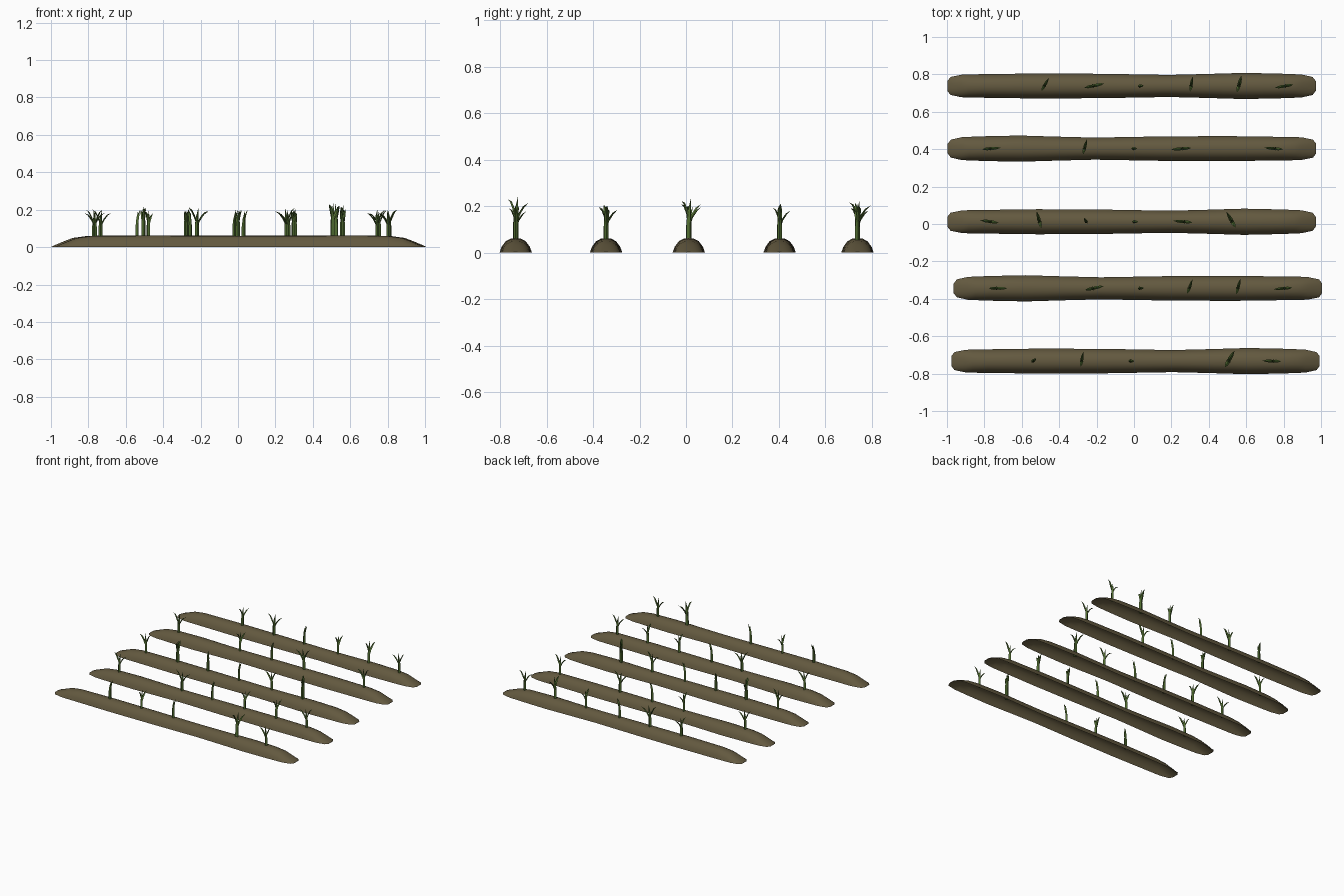
import bpy, bmesh, math
from mathutils import Vector, Matrix

if "Cube" in bpy.data.objects:
    bpy.data.objects.remove(bpy.data.objects["Cube"])


def material(name, rgb):
    m = bpy.data.materials.new(name)
    m.diffuse_color = (*rgb, 1)
    m.use_nodes = True
    m.node_tree.nodes["Principled BSDF"].inputs["Base Color"].default_value = m.diffuse_color
    return m


SOIL = material("soil", (0.125, 0.10, 0.05))
GREEN = material("leaf_green", (0.08, 0.15, 0.03))


def finish(bm, name, mat, angle):
    bmesh.ops.recalc_face_normals(bm, faces=bm.faces)
    me = bpy.data.meshes.new(name)
    bm.to_mesh(me)
    bm.free()
    me.materials.append(mat)
    ob = bpy.data.objects.new(name, me)
    bpy.context.collection.objects.link(ob)
    bpy.ops.object.select_all(action='DESELECT')
    ob.select_set(True)
    bpy.context.view_layer.objects.active = ob
    bpy.ops.object.shade_smooth_by_angle(angle=math.radians(angle))
    return ob


# Soil ridge: open-bottomed dome profile swept along x, with tapered ends
PROFILE = [(-1, 0), (-.87, .4), (-.62, .78), (-.3, .97), (0, 1),
           (.3, .97), (.62, .78), (.87, .4), (1, 0)]
# x, half width, height
STATIONS = [(-.985, .026, .002), (-.968, .048, .010), (-.91, .060, .034),
            (-.87, .062, .049), (-.79, .063, .060), (-.5, .067, .062),
            (-.15, .065, .061), (.2, .059, .060), (.4, .064, .061),
            (.6, .070, .063), (.79, .066, .060), (.87, .063, .049),
            (.91, .061, .034), (.968, .048, .010), (.985, .026, .002)]


def ridge(name, x, y, flip):
    bm = bmesh.new()
    rings = [[bm.verts.new((sx, py * w, pz * h)) for py, pz in PROFILE]
             for sx, w, h in STATIONS]
    for a, b in zip(rings, rings[1:]):
        for i in range(len(PROFILE) - 1):
            bm.faces.new((a[i], a[i + 1], b[i + 1], b[i]))
    for ring in (rings[0], rings[-1]):
        bm.faces.new(ring)
    ob = finish(bm, name, SOIL, 40)
    ob.location = (x, y, 0)
    ob.rotation_euler.z = math.pi if flip else 0


# Tapered four-sided blade along a curved path in the x-z plane
def blade(bm, path, radii, thin):
    rings = []
    pts = [Vector((x, 0, z)) for x, z in path]
    for i, p in enumerate(pts[:-1]):
        d = (pts[i + 1] - pts[max(i - 1, 0)]).normalized()
        side = Vector((d.z, 0, -d.x))
        r = radii[i]
        offs = (side * r * thin, Vector((0, r, 0)), -side * r * thin, Vector((0, -r, 0)))
        rings.append([bm.verts.new(p + o) for o in offs])
    for a, b in zip(rings, rings[1:]):
        for i in range(4):
            bm.faces.new((a[i], a[(i + 1) % 4], b[(i + 1) % 4], b[i]))
    tip = bm.verts.new(pts[-1])
    for i in range(4):
        bm.faces.new((rings[-1][i], rings[-1][(i + 1) % 4], tip))
    bm.faces.new(rings[0])


STEM = [(0, -.01), (0, .05), (.002, .09), (.008, .138)]
LEAVES = {
    "wide": [[(0, .05), (.02, .09), (.038, .112), (.058, .122)],
             [(0, .065), (-.014, .10), (-.026, .125), (-.042, .14)]],
    "tall": [[(0, .045), (.012, .08), (.030, .105), (.05, .12)],
             [(0, .07), (-.008, .10), (-.018, .122), (-.03, .13)]],
    "slim": [[(0, .05), (.006, .09), (.013, .12), (.022, .14)]],
}


def sprout(name, kind, x, y, turn, scale):
    bm = bmesh.new()
    blade(bm, STEM, (.010, .010, .007), 1)
    for path in LEAVES[kind]:
        blade(bm, path, (.006, .008, .006), .5)
    bmesh.ops.transform(bm, matrix=Matrix.Scale(scale, 4), verts=bm.verts)
    ob = finish(bm, name, GREEN, 30)
    ob.location = (x, y, .06)
    ob.rotation_euler.z = math.radians(turn)


# Rows: x, y, flip, sprouts (kind, x, turn, scale)
ROWS = [
    (-.013, .738, False, [("tall", -.48, 60, 1), ("wide", -.22, 12, 1.1), ("slim", .03, 5, 1),
                          ("tall", .305, 80, 1.02), ("tall", .56, 75, 1.2), ("wide", .81, 190, 1)]),
    (-.011, .403, True, [("wide", -.77, 5, 1), ("tall", -.265, 75, 1.02), ("slim", -.005, 0, 1),
                         ("wide", .26, 185, 1.08), ("wide", .755, 175, 1)]),
    (-.013, .012, False, [("wide", -.765, 172, 1), ("tall", -.505, 105, 1.15), ("slim", -.255, 120, 1),
                          ("slim", 0, 0, 1), ("wide", .27, 175, 1.02), ("tall", .525, 120, 1.25)]),
    (.021, -.344, True, [("wide", -.735, 0, 1), ("wide", -.22, 12, 1.05), ("slim", .03, 5, 1),
                         ("tall", .295, 70, 1), ("tall", .555, 75, 1.05), ("wide", .805, 185, 1)]),
    (.008, -.733, False, [("slim", -.54, 40, 1), ("tall", -.28, 80, 1), ("slim", -.02, 0, 1),
                          ("tall", .505, 60, 1.3), ("wide", .745, 178, 1)]),
]
for r, (x, y, flip, plants) in enumerate(ROWS, 1):
    ridge(f"soil_ridge_{r}", x, y, flip)
    for p, (kind, px, turn, scale) in enumerate(plants, 1):
        sprout(f"sprout_{r}_{p}", kind, px, y, turn, scale)
